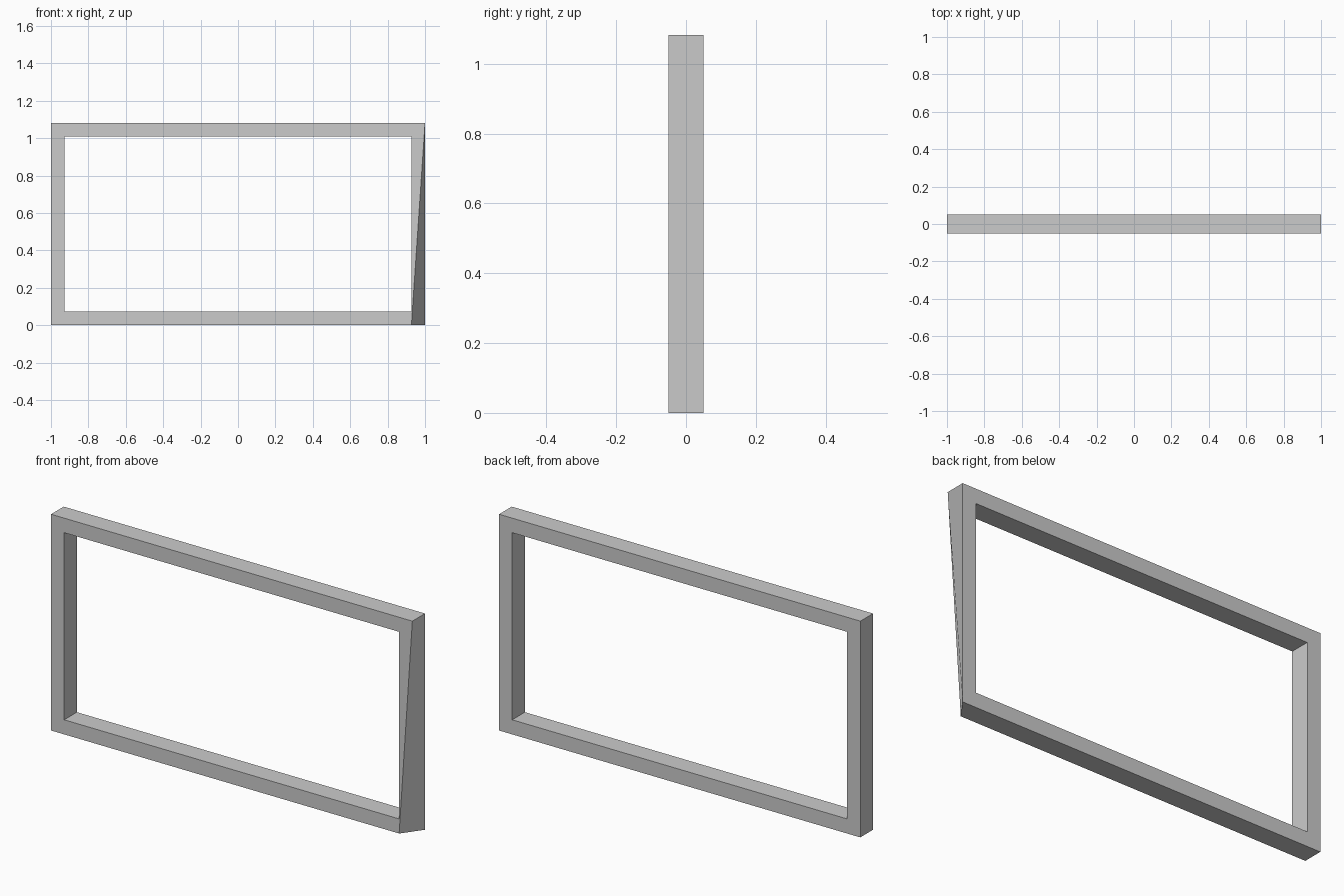
import bpy, bmesh

if "Cube" in bpy.data.objects:
    bpy.data.objects.remove(bpy.data.objects["Cube"])

W, H, D, B = 1.0, 1.082, 0.05, 0.073   # half width, height, half depth, border


def rect(bm, inset, y):
    """Ring of four corners: bottom left, bottom right, top right, top left."""
    x, lo, hi = W - inset, inset, H - inset
    return [bm.verts.new((px, y, pz))
            for px, pz in ((-x, lo), (x, lo), (x, hi), (-x, hi))]


# Rectangular frame: four rings bridged around the border's cross-section
bm = bmesh.new()
rings = [rect(bm, 0, -D), rect(bm, B, -D), rect(bm, B, D), rect(bm, 0, D)]

# Lower right front corner is cut inward, giving the slanted right side
rings[0][1].co.x = W - B

for k in range(4):
    a, b = rings[k], rings[(k + 1) % 4]
    for i in range(4):
        j = (i + 1) % 4
        bm.faces.new((a[i], a[j], b[j], b[i]))

mesh = bpy.data.meshes.new("frame")
bm.to_mesh(mesh)
bm.free()
bpy.context.collection.objects.link(bpy.data.objects.new("frame", mesh))
